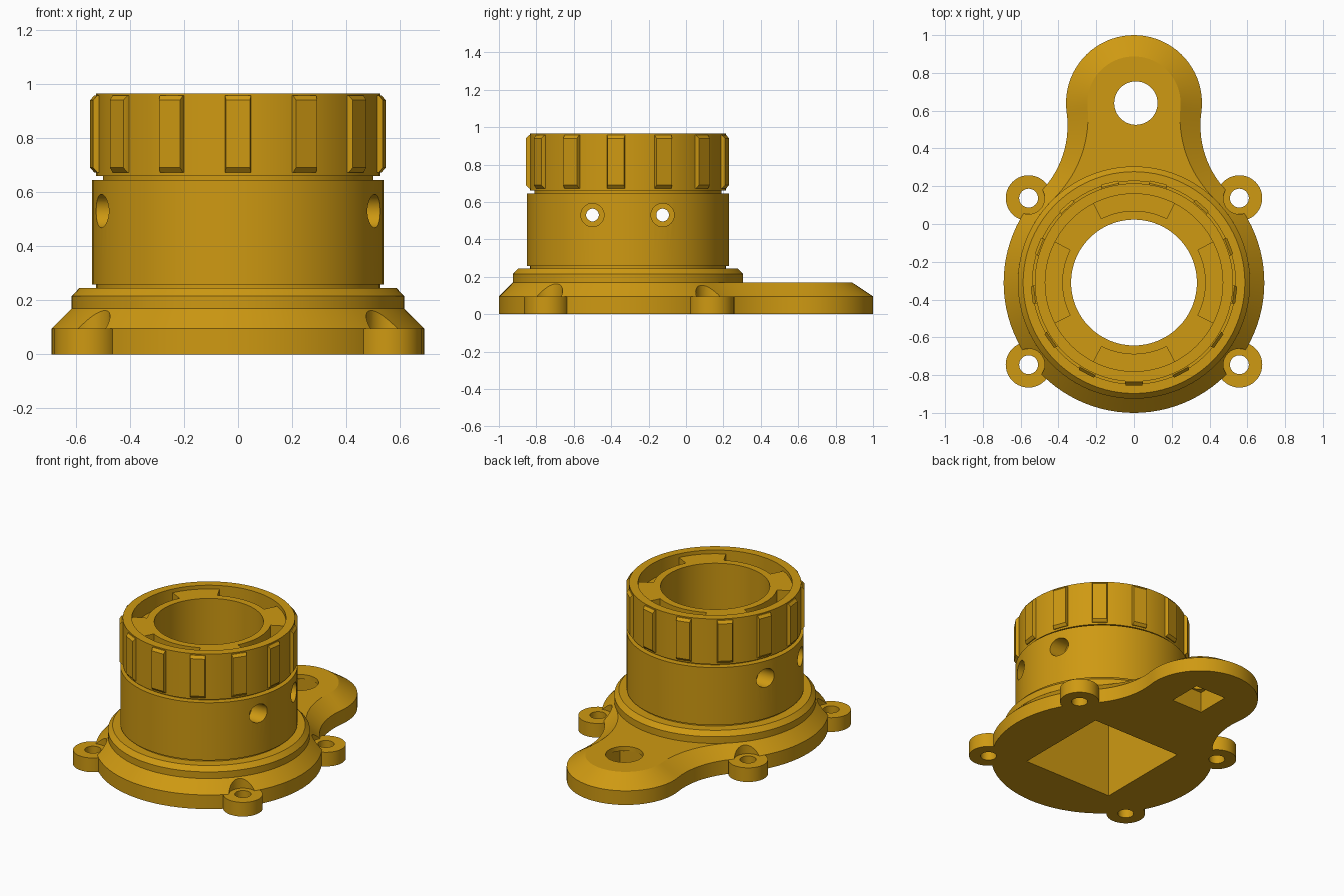
import bpy, bmesh, math
from mathutils import Vector, Matrix

if "Cube" in bpy.data.objects:
    bpy.data.objects.remove(bpy.data.objects["Cube"])

CY = -0.31            # y of the barrel axis
LUG = (0.01, 0.64)    # pivot hole in the arm
gold = bpy.data.materials.new("golden_yellow")
gold.diffuse_color = (0.62, 0.32, 0.006, 1)
gold.use_nodes = True
gold.node_tree.nodes["Principled BSDF"].inputs["Base Color"].default_value = gold.diffuse_color


def make(name, verts, faces):
    me = bpy.data.meshes.new(name)
    me.from_pydata(verts, [], faces)
    bm = bmesh.new()
    bm.from_mesh(me)
    bmesh.ops.recalc_face_normals(bm, faces=bm.faces)
    bm.to_mesh(me)
    bm.free()
    me.materials.append(gold)
    ob = bpy.data.objects.new(name, me)
    bpy.context.collection.objects.link(ob)
    return ob


def loft(name, rings):
    """Closed solid through rings with equal point counts."""
    n = len(rings[0])
    verts = [p for r in rings for p in r]
    faces = [(k * n + i, k * n + (i + 1) % n, (k + 1) * n + (i + 1) % n, (k + 1) * n + i)
             for k in range(len(rings) - 1) for i in range(n)]
    faces += [tuple(range(n))[::-1], tuple(range((len(rings) - 1) * n, len(rings) * n))]
    return make(name, verts, faces)


def circle(x, y, z, r, n):
    return [(x + r * math.cos(2 * math.pi * i / n), y + r * math.sin(2 * math.pi * i / n), z)
            for i in range(n)]


def lathe(name, profile, n=96):
    return loft(name, [circle(0, CY, z, r, n) for r, z in profile])


def cyl(name, x, y, r, z0, z1, n=32):
    return loft(name, [circle(x, y, z0, r, n), circle(x, y, z1, r, n)])


def xcyl(name, y, z, r, x0, x1, n=32):
    return loft(name, [[(x, y + a, z + b) for a, b, _ in circle(0, 0, 0, r, n)] for x in (x0, x1)])


def square(name, x, y, h, z0, z1):
    return loft(name, [[(x - h, y - h, z), (x + h, y - h, z), (x + h, y + h, z), (x - h, y + h, z)]
                       for z in (z0, z1)])


def cut(ob, *cutters):
    for c in cutters:
        m = ob.modifiers.new("cut", 'BOOLEAN')
        m.operation, m.solver, m.object = 'DIFFERENCE', 'EXACT', c
        bpy.context.view_layer.objects.active = ob
        bpy.ops.object.modifier_apply(modifier=m.name)
        bpy.data.objects.remove(c)


def outline(ra, rb, rf, z):
    """Round flange and arm end joined by tangent concave fillets."""
    d = LUG[1] - CY
    da, db = ra + rf, rb + rf
    fy = (da * da - db * db + d * d) / (2 * d)
    fx = math.sqrt(da * da - fy * fy)
    a0 = math.atan2(fy, fx)
    b0 = math.atan2(fy - d, fx)

    def arc(cx, cy, r, s, e, n):
        return [(cx + r * math.cos(s + (e - s) * i / n), cy + r * math.sin(s + (e - s) * i / n), z)
                for i in range(n)]
    pi = math.pi
    return (arc(0, CY, ra, -pi - a0, a0, 72)
            + arc(fx, CY + fy, rf, a0 + pi, b0 + pi, 14)
            + arc(0, LUG[1], rb, b0, pi - b0, 40)
            + arc(-fx, CY + fy, rf, -b0, -a0, 14))


# Base plate with arm and sloped rim
base = loft("base_plate", [outline(0.69, 0.36, 0.5, 0), outline(0.69, 0.36, 0.5, 0.095),
                           outline(0.615, 0.247, 0.6, 0.17)])
cut(base, square("cutter", 0, CY, 0.333, -0.1, 0.3),
    square("cutter", LUG[0], LUG[1], 0.115, -0.1, 0.14),
    cyl("cutter", LUG[0], LUG[1], 0.115, 0.12, 0.3, 48))

# Screw ears, with head clearance cut into the rim
for i, (x, y) in enumerate([(s * 0.558, yy) for s in (-1, 1) for yy in (0.137, -0.745)]):
    cut(base, cyl("cutter", x, y, 0.085, 0.095, 0.3), cyl("cutter", x, y, 0.05, -0.1, 0.2))
    ear = cyl("screw_ear_%d" % (i + 1), x, y, 0.121, 0, 0.0952, 40)
    cut(ear, cyl("cutter", x, y, 0.05, -0.1, 0.2))

# Barrel: shoulder, body and neck
barrel = lathe("barrel", [(0.615, 0.17), (0.615, 0.215), (0.587, 0.245), (0.525, 0.245),
                          (0.525, 0.258), (0.54, 0.258), (0.54, 0.645), (0.5, 0.645), (0.5, 0.66)])
cut(barrel, square("cutter", 0, CY, 0.333, 0, 0.56), cyl("cutter", 0, CY, 0.333, 0.5, 0.8, 96))
for y in (-0.5, -0.125):
    cut(barrel, xcyl("cutter", y, 0.53, 0.034, -0.8, 0.8),
        xcyl("cutter", y, 0.53, 0.062, 0.41, 0.8), xcyl("cutter", y, 0.53, 0.062, -0.8, -0.41))

# Collar with a ring-shaped recess
collar = lathe("collar", [(0.525, 0.66), (0.525, 0.965), (0.47, 0.965), (0.47, 0.86),
                          (0.38, 0.86), (0.38, 0.94)])
cut(collar, cyl("cutter", 0, CY, 0.333, 0.6, 1.1, 96))

# Four locking tabs in the recess
for k in range(4):
    mid = math.radians(45 + 90 * k)
    angs = [mid + math.radians(-18 + 4 * i) for i in range(10)]
    pts = [(0.473, a) for a in angs] + [(0.377, a) for a in reversed(angs)]
    loft("locking_tab_%d" % (k + 1), [[(r * math.cos(a), CY + r * math.sin(a), z) for r, a in pts]
                                      for z in (0.858, 0.94)])

# Thirteen grip ribs with bevelled edges
for k in range(13):
    rot = Matrix.Translation((0, CY, 0)) @ Matrix.Rotation(2 * math.pi * k / 13, 4, 'Z')
    rings = [[rot @ Vector((sx * w, -r, z)) for sx, z in ((-1, z0), (1, z0), (1, z1), (-1, z1))]
             for w, r, z0, z1 in ((0.048, 0.51, 0.673, 0.957), (0.048, 0.53, 0.673, 0.957),
                                  (0.044, 0.545, 0.69, 0.94))]
    loft("grip_rib_%d" % (k + 1), rings)

# Smooth the curved surfaces, keep edges sharp
for ob in bpy.data.objects:
    ob.select_set(True)
bpy.context.view_layer.objects.active = base
bpy.ops.object.shade_smooth_by_angle(angle=math.radians(25))
